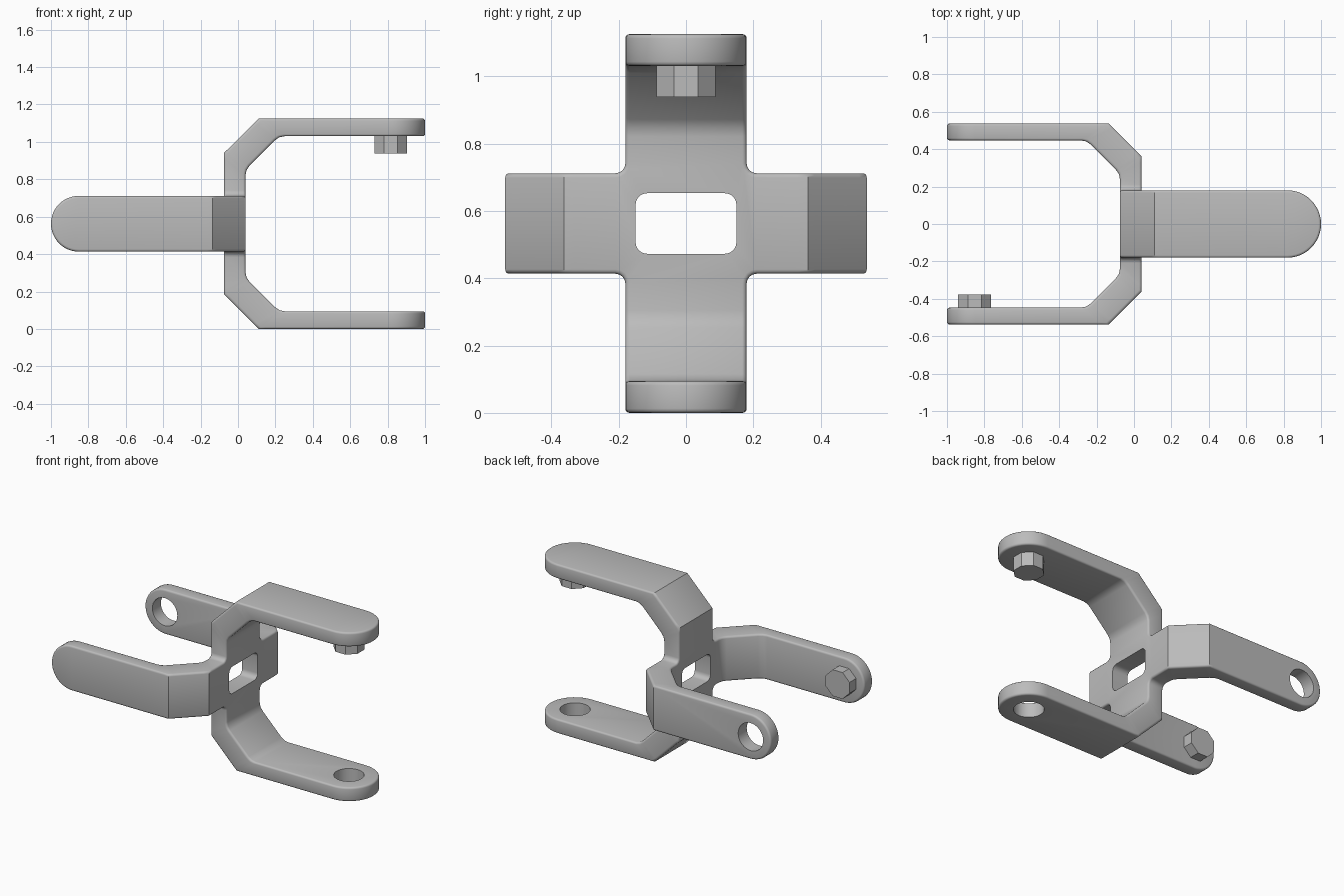
import bpy, bmesh
from math import sin, cos, pi, radians
from mathutils import Vector

if "Cube" in bpy.data.objects:
    bpy.data.objects.remove(bpy.data.objects["Cube"], do_unlink=True)

MID = 0.5625          # height of the centre
X_BACK, X_FRONT = -0.075, 0.04   # the two faces of the centre plate
FILLET = 0.03
FOLD = 0.03

grey = bpy.data.materials.new("plain grey")
grey.use_nodes = True
grey.diffuse_color = (0.5, 0.5, 0.5, 1)
grey.node_tree.nodes["Principled BSDF"].inputs["Base Color"].default_value = (0.5, 0.5, 0.5, 1)

# Each arm pair: half width, tip centre, tip direction,
# and the two fold corners (x, distance out) on each plate face
UPRIGHT = dict(half=0.18, tip=0.82, way=1, paths={
    X_BACK: [(X_BACK, 0.378), (0.11, 0.5625)],
    X_FRONT: [(X_FRONT, 0.288), (0.22, 0.468)]}, inner=X_FRONT)
LEVEL = dict(half=0.149, tip=-0.851, way=-1, paths={
    X_FRONT: [(X_FRONT, 0.362), (-0.135, 0.537)],
    X_BACK: [(X_BACK, 0.268), (-0.254, 0.447)]}, inner=X_BACK)


def fold_rows(arm, face):
    """Rows along an arm; inside folds are rounded, outside folds are crisp."""
    a, b = (Vector(p) for p in arm["paths"][face])
    end = Vector((arm["tip"], b.y))
    rows = []
    for before, corner, after in ((Vector((a.x, 0)), a, b), (a, b, end)):
        p = corner + (before - corner).normalized() * FOLD
        q = corner + (after - corner).normalized() * FOLD
        m = corner * 0.5 + (p + q) * 0.25 if face == arm["inner"] else corner
        rows += [p, m, q]
    return rows + [end]


def add_layer(bm, face):
    """One skin of the yoke: centre cross, folded arms, round tips."""
    arms = [LEVEL, UPRIGHT, LEVEL, UPRIGHT]
    dirs = [Vector((0, 1, 0)), Vector((0, 0, 1)), Vector((0, -1, 0)), Vector((0, 0, -1))]
    boundary, centre = [], []
    base = Vector((0, 0, MID))
    for k, arm in enumerate(arms):
        u, w = dirs[k], dirs[(k + 1) % 4]
        half, other = arm["half"], arms[(k + 1) % 4]["half"]

        def vert(x, out, across):
            return bm.verts.new(base + Vector((x, 0, 0)) + u * out + w * across)

        rows = fold_rows(arm, face)
        n = len(rows)
        loop = [vert(r.x, r.y, -half) for r in rows]
        steps = 24
        for i in range(1, steps):
            t = -pi / 2 + pi * i / steps
            loop.append(vert(arm["tip"] + arm["way"] * half * cos(t), rows[-1].y, half * sin(t)))
        loop += [vert(r.x, r.y, half) for r in reversed(rows)]
        for i in range(n - 1):
            bm.faces.new((loop[i], loop[i + 1], loop[-2 - i], loop[-1 - i]))
        bm.faces.new(loop[n - 1:len(loop) - n + 1])
        # rounded inside corner towards the next arm
        arc = []
        for i in range(5):
            t = pi / 2 * i / 4
            arc.append(vert(face, other + FILLET * (1 - sin(t)), half + FILLET * (1 - cos(t))))
        boundary += loop + arc
        centre += [loop[0], loop[-1]] + arc
    bm.faces.new(centre)
    return boundary


def mesh_object(name, bm):
    bmesh.ops.recalc_face_normals(bm, faces=bm.faces[:])
    mesh = bpy.data.meshes.new(name)
    bm.to_mesh(mesh)
    bm.free()
    ob = bpy.data.objects.new(name, mesh)
    bpy.context.collection.objects.link(ob)
    mesh.materials.append(grey)
    return ob


def cylinder(name, sides, radius, depth, location, rotation):
    bpy.ops.mesh.primitive_cylinder_add(vertices=sides, radius=radius, depth=depth,
                                        location=location, rotation=rotation)
    ob = bpy.context.object
    ob.name = name
    ob.data.materials.append(grey)
    return ob


# Yoke body
bm = bmesh.new()
back, front = add_layer(bm, X_BACK), add_layer(bm, X_FRONT)
for i in range(len(back)):
    j = (i + 1) % len(back)
    bm.faces.new((back[i], back[j], front[j], front[i]))
yoke = mesh_object("yoke_body", bm)
bevel = yoke.modifiers.new("soft_rims", "BEVEL")
bevel.width = 0.013
bevel.segments = 3
bevel.limit_method = "ANGLE"
bevel.angle_limit = radians(55)
bevel.use_clamp_overlap = False

# Rounded window cutter
bm = bmesh.new()
ring = []
for k, (sy, sz) in enumerate(((1, 1), (-1, 1), (-1, -1), (1, -1))):
    for i in range(6):
        t = pi / 2 * (k + i / 5)
        ring.append(bm.verts.new((-0.3, sy * 0.115 + 0.035 * cos(t), MID + sz * 0.055 + 0.035 * sin(t))))
side = bm.faces.new(ring)
moved = bmesh.ops.extrude_face_region(bm, geom=[side])["geom"]
bmesh.ops.translate(bm, vec=(0.6, 0, 0), verts=[g for g in moved if isinstance(g, bmesh.types.BMVert)])
cutters = [mesh_object("window_cutter", bm)]

# Pin holes in the lower arm and the rear arm
cutters.append(cylinder("lower_hole_cutter", 32, 0.092, 0.3, (0.817, 0, 0.05), (0, 0, 0)))
cutters.append(cylinder("rear_hole_cutter", 32, 0.092, 0.3, (-0.852, 0.49, MID), (pi / 2, 0, 0)))
for cutter in cutters:
    cutter.hide_render = True
    cut = yoke.modifiers.new(cutter.name, "BOOLEAN")
    cut.operation = "DIFFERENCE"
    cut.solver = "EXACT"
    cut.object = cutter

bpy.ops.object.select_all(action="DESELECT")
bpy.context.view_layer.objects.active = yoke
yoke.select_set(True)
for name in [m.name for m in yoke.modifiers]:
    bpy.ops.object.modifier_apply(modifier=name)
for cutter in cutters:
    bpy.data.objects.remove(cutter, do_unlink=True)
bpy.ops.object.shade_smooth_by_angle(angle=radians(35))

# Eight-sided pins on the upper arm and the front arm
cylinder("upper_pin", 8, 0.095, 0.11, (0.817, 0, 0.993), (0, 0, pi / 8))
cylinder("front_pin", 8, 0.095, 0.08, (-0.852, -0.418, MID), (pi / 2, pi / 8, 0))
